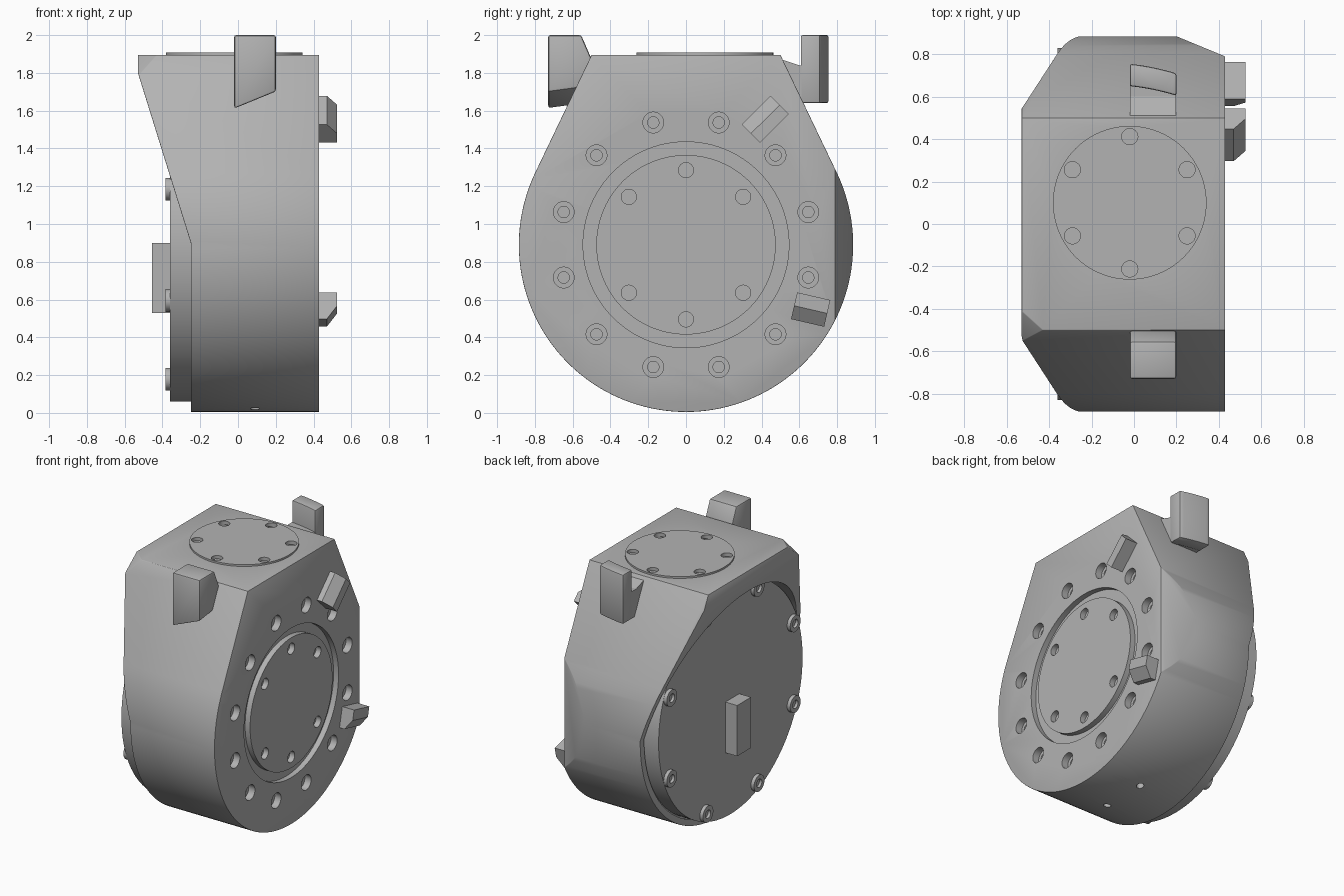
import bpy, bmesh, math
from mathutils import Matrix, Vector

old = bpy.data.objects.get("Cube")
if old:
    bpy.data.objects.remove(old, do_unlink=True)

grey = bpy.data.materials.new("machined_grey")
grey.use_nodes = True
COLOUR = (0.45, 0.45, 0.45, 1)
grey.diffuse_color = COLOUR
grey.node_tree.nodes["Principled BSDF"].inputs["Base Color"].default_value = COLOUR

CZ = 0.89      # height of the main axis
RIM = 0.885    # housing radius
FACE = 0.43    # drive side face
TOP = 1.895


def finish(name, bm):
    bmesh.ops.recalc_face_normals(bm, faces=bm.faces)
    mesh = bpy.data.meshes.new(name)
    bm.to_mesh(mesh)
    bm.free()
    mesh.materials.append(grey)
    obj = bpy.data.objects.new(name, mesh)
    bpy.context.collection.objects.link(obj)
    return obj


def prism(name, pts, axis, lo, hi):
    """Extrude a 2D outline along an axis."""
    place = {"x": lambda p, t: (t, p[0], p[1]), "y": lambda p, t: (p[0], t, p[1])}[axis]
    bm = bmesh.new()
    rings = [[bm.verts.new(place(p, t)) for p in pts] for t in (lo, hi)]
    for ring in rings:
        bm.faces.new(ring)
    for i in range(len(pts)):
        j = (i + 1) % len(pts)
        bm.faces.new((rings[0][i], rings[0][j], rings[1][j], rings[1][i]))
    return finish(name, bm)


def discs(name, centres, axis, r, depth, segs=32):
    """Cylinders at the given centres, all in one object."""
    turn = Matrix.Rotation(math.pi / 2, 4, "Y") if axis == "x" else Matrix()
    bm = bmesh.new()
    for c in centres:
        bmesh.ops.create_cone(bm, cap_ends=True, segments=segs, radius1=r, radius2=r,
                              depth=depth, matrix=Matrix.Translation(c) @ turn)
    return finish(name, bm)


def bake(obj):
    """Replace the mesh with its modified result."""
    dg = bpy.context.evaluated_depsgraph_get()
    mesh = bpy.data.meshes.new_from_object(obj.evaluated_get(dg))
    obj.modifiers.clear()
    obj.data = mesh


def cut(obj, cutter):
    mod = obj.modifiers.new("cut", "BOOLEAN")
    mod.operation, mod.solver, mod.object = "DIFFERENCE", "EXACT", cutter
    bake(obj)
    bpy.data.objects.remove(cutter, do_unlink=True)


def clip(obj, point, normal):
    """Slice off everything on the normal's side of a plane."""
    bm = bmesh.new()
    bm.from_mesh(obj.data)
    res = bmesh.ops.bisect_plane(bm, geom=bm.verts[:] + bm.edges[:] + bm.faces[:],
                                 plane_co=point, plane_no=normal, clear_outer=True)
    edges = [e for e in res["geom_cut"] if isinstance(e, bmesh.types.BMEdge)]
    bmesh.ops.contextual_create(bm, geom=edges)
    bmesh.ops.recalc_face_normals(bm, faces=bm.faces)
    bm.to_mesh(obj.data)
    bm.free()


def bevel(obj, width):
    mod = obj.modifiers.new("bevel", "BEVEL")
    mod.width, mod.segments, mod.limit_method = width, 2, "ANGLE"
    mod.angle_limit = math.radians(30)
    bake(obj)


def around(x, r, degrees):
    """Points on a circle about the main axis."""
    return [Vector((x, r * math.cos(math.radians(a)), CZ + r * math.sin(math.radians(a))))
            for a in degrees]


# Housing: round below, tangent flanks up to a flat top
start = math.radians(25.4)
sweep = math.pi + 2 * start
outline = [(0.5, TOP)]
for i in range(97):
    a = start - sweep * i / 96
    outline.append((RIM * math.cos(a), CZ + RIM * math.sin(a)))
outline.append((-0.5, TOP))
housing = prism("housing", outline, "x", -0.53, FACE)

# Sloped cover side, clipped top corner and flat on the rear rim
cut(housing, prism("slope_cutter", [(-0.25, -0.5), (-0.25, 0.9), (-1, 3.31), (-1, -0.5)], "y", -2, 2))
corner = Vector((-0.53, -0.41, TOP))
clip(housing, corner, (Vector((-0.53, -0.545, 1.79)) - corner).cross(Vector((-0.43, -0.5, TOP)) - corner))
clip(housing, (FACE, 0.79, CZ), (0.095, 0.23, 0))
bevel(housing, 0.012)

# Cover pocket, hub recess, counterbored bolt circle, drain holes
cut(housing, discs("pocket_cutter", [(-0.74, 0, CZ)], "x", 0.84, 1, 96))
cut(housing, discs("recess_cutter", [(FACE, 0, CZ)], "x", 0.545, 0.08, 96))
bolt_circle = around(FACE, 0.67, range(15, 375, 30))
cut(housing, discs("bore_cutter", bolt_circle, "x", 0.055, 0.1))
cut(housing, discs("hole_cutter", bolt_circle, "x", 0.03, 0.24))
cut(housing, discs("drain_cutter", [(0.09, y, 0) for y in (-0.17, 0.17)], "z", 0.025, 0.3))

# Drive hub with six holes
hub = discs("drive_hub", [(FACE - 0.03, 0, CZ)], "x", 0.475, 0.06, 96)
cut(hub, discs("hub_hole_cutter", around(FACE, 0.395, (90, 40, -40, -90, -140, 140)), "x", 0.04, 0.09))

# Round cover with bolts and a block
cover = discs("side_cover", [(-0.295, 0, CZ)], "x", 0.83, 0.13, 96)
bolt_spots = [22.5 + 45 * i for i in range(8)]
bolts = discs("cover_bolts", around(-0.3675, 0.77, bolt_spots), "x", 0.06, 0.035)
cut(bolts, discs("socket_cutter", around(-0.385, 0.77, bolt_spots), "x", 0.03, 0.04))
block = prism("cover_block", [(-0.1, 0.53), (0.06, 0.53), (0.06, 0.9), (-0.1, 0.9)], "x", -0.455, -0.35)

# Top flange with six holes
flange = discs("top_flange", [(-0.02, 0.1, TOP)], "z", 0.362, 0.026, 96)
cut(housing, discs("flange_hole_cutter_a", [(-0.02, 0.1, TOP)], "z", 0.355, 0.1, 96))
base = discs("flange_base", [(-0.02, 0.1, TOP - 0.045)], "z", 0.358, 0.03, 96)
holes = [(-0.02 + 0.312 * math.cos(math.radians(a)), 0.1 + 0.312 * math.sin(math.radians(a)), TOP)
         for a in range(30, 390, 60)]
cut(flange, discs("flange_hole_cutter_b", holes, "z", 0.038, 0.1))

# Front lug with a slanted underside
front_lug = prism("front_lug", [(-0.73, 2), (-0.555, 2), (-0.49, 1.85), (-0.5, 1.5), (-0.73, 1.5)],
                  "x", -0.02, 0.2)
clip(front_lug, (-0.02, -0.73, 1.61), (0.09, 0.03, -0.22))
bevel(front_lug, 0.012)

# Rear lug: bowed upright plate joined to the flank by a web
plate = []
for front in (True, False):
    xs = [-0.02 + 0.22 * i / 8 for i in range(9)]
    for x in (xs if front else reversed(xs)):
        t = (x + 0.02) / 0.22
        plate.append((x, (0.65 if front else 0.755) - 0.045 * t * (0.5 + 0.5 * t)))
bm = bmesh.new()
face = bm.faces.new([bm.verts.new((x, y, 1.64)) for x, y in plate])
up = bmesh.ops.extrude_face_region(bm, geom=[face])
bmesh.ops.translate(bm, vec=(0, 0, 0.36),
                    verts=[v for v in up["geom"] if isinstance(v, bmesh.types.BMVert)])
rear_lug = finish("rear_lug", bm)
bevel(rear_lug, 0.01)
web = prism("rear_lug_web", [(0.45, 1.88), (0.51, 1.87), (0.6, 1.84), (0.67, 1.84), (0.67, 1.645), (0.5, 1.645)],
            "x", -0.018, 0.198)


# Two stops on the drive face, each with one long side chamfered
def stop(name, y, z, angle, length, width):
    w = width / 2
    obj = prism(name, [(FACE - 0.01, -w), (0.525, -w), (0.525, 0), (0.47, w), (FACE - 0.01, w)],
                "y", -length / 2, length / 2)
    obj.data.transform(Matrix.Translation((0, y, z)) @ Matrix.Rotation(math.radians(angle), 4, "X"))
    return obj


stops = [stop("upper_stop", 0.42, 1.555, 45, 0.215, 0.135),
         stop("lower_stop", 0.66, 0.547, 167, 0.18, 0.145)]

# Smooth round surfaces, keep edges sharp
bpy.ops.object.select_all(action="DESELECT")
for obj in [housing, hub, cover, bolts, flange, base, front_lug, rear_lug]:
    obj.select_set(True)
    bpy.context.view_layer.objects.active = obj
bpy.ops.object.shade_smooth_by_angle(angle=math.radians(30))
